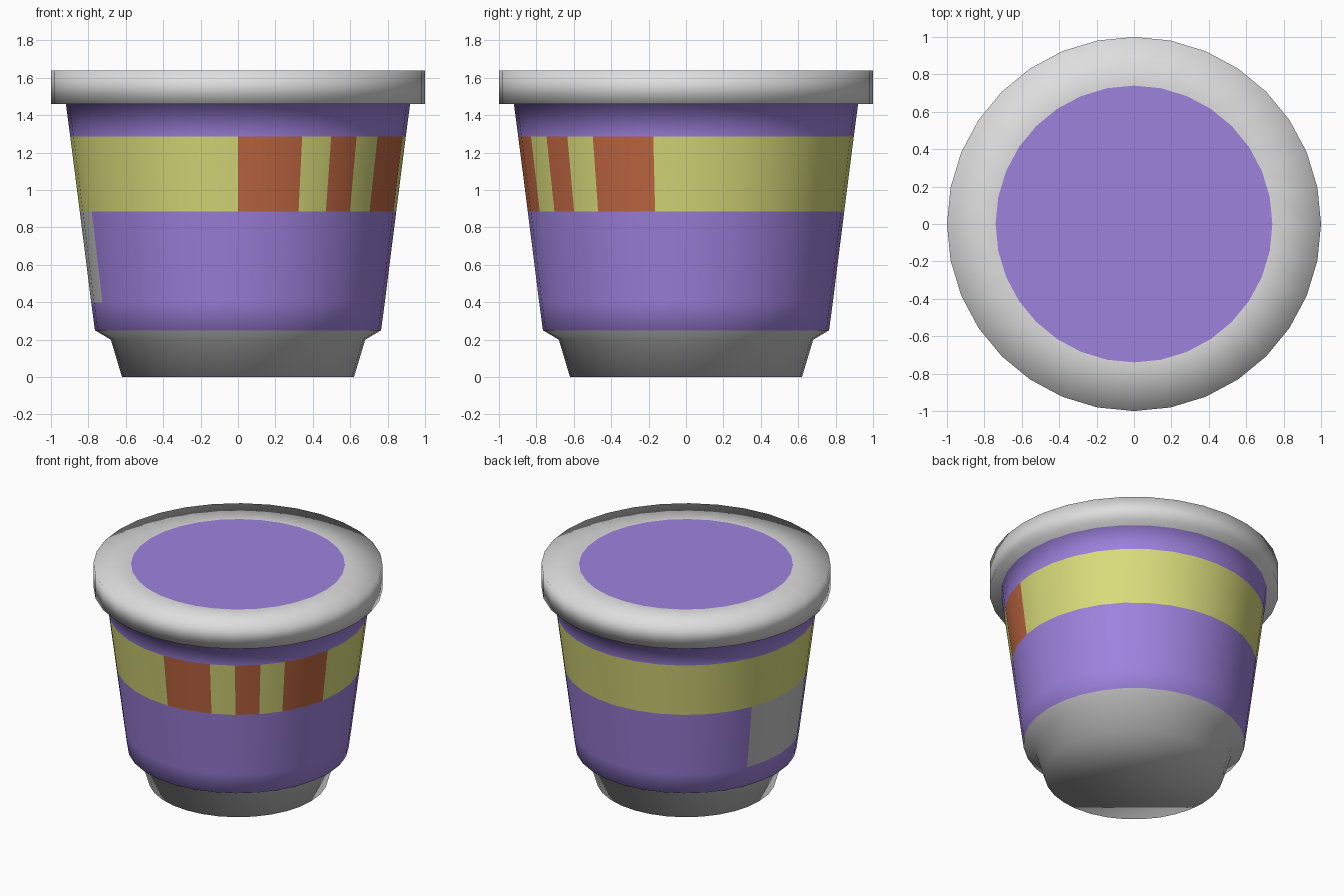
import bpy, bmesh, math

cube = bpy.data.objects.get("Cube")
if cube:
    bpy.data.objects.remove(cube, do_unlink=True)

SIDES = 32


def make_material(name, rgb):
    """Flat material from display RGB, converted to linear."""
    lin = [((c + 0.055) / 1.055) ** 2.4 for c in rgb]
    mat = bpy.data.materials.new(name)
    mat.use_nodes = True
    mat.diffuse_color = (*lin, 1)
    mat.node_tree.nodes["Principled BSDF"].inputs["Base Color"].default_value = (*lin, 1)
    return mat


PURPLE, YELLOW, ORANGE, GREY, WHITE = range(5)
materials = [
    make_material("purple", (0.62, 0.51, 0.87)),
    make_material("yellow", (0.85, 0.86, 0.48)),
    make_material("orange", (0.76, 0.41, 0.26)),
    make_material("grey", (0.77, 0.77, 0.77)),
    make_material("lid_white", (0.87, 0.87, 0.87)),
]

# Profile from the foot to the top of the lid: radius, height, zone above the point
profile = [
    (0.62, 0.0, "foot"),
    (0.68, 0.2, "foot"),
    (0.765, 0.25, "wall"),
    (0.785, 0.4, "label"),
    (0.846, 0.885, "band"),
    (0.897, 1.285, "wall"),
    (0.92, 1.46, "lid"),
    (1.0, 1.46, "lid"),
    (1.0, 1.64, "lid"),
    (0.74, 1.64, "end"),
]
STRIPES = {0, 1, 3, 5, 6}      # orange panels, counted from the front towards the left
LABEL = range(22, 26)          # grey panel on the right side


def zone_colour(zone, k):
    if zone == "band":
        return ORANGE if k in STRIPES else YELLOW
    if zone == "label":
        return GREY if k in LABEL else PURPLE
    return {"foot": GREY, "wall": PURPLE, "lid": WHITE}[zone]


# Lathe the cup as one continuous smooth skin
bm = bmesh.new()
rings = []
for radius, height, zone in profile:
    ring = []
    for k in range(SIDES):
        a = math.tau * k / SIDES - math.pi / 2
        ring.append(bm.verts.new((radius * math.cos(a), radius * math.sin(a), height)))
    rings.append(ring)

for (radius, height, zone), low, high in zip(profile, rings, rings[1:]):
    for k in range(SIDES):
        n = (k + 1) % SIDES
        face = bm.faces.new((low[k], low[n], high[n], high[k]))
        face.material_index = zone_colour(zone, k)

# Underside and purple lid centre
bm.faces.new(rings[0][::-1]).material_index = GREY
bm.faces.new(rings[-1]).material_index = PURPLE

for face in bm.faces:
    face.smooth = True

mesh = bpy.data.meshes.new("lidded_cup")
bm.to_mesh(mesh)
bm.free()
for mat in materials:
    mesh.materials.append(mat)
cup = bpy.data.objects.new("lidded_cup", mesh)
bpy.context.collection.objects.link(cup)
